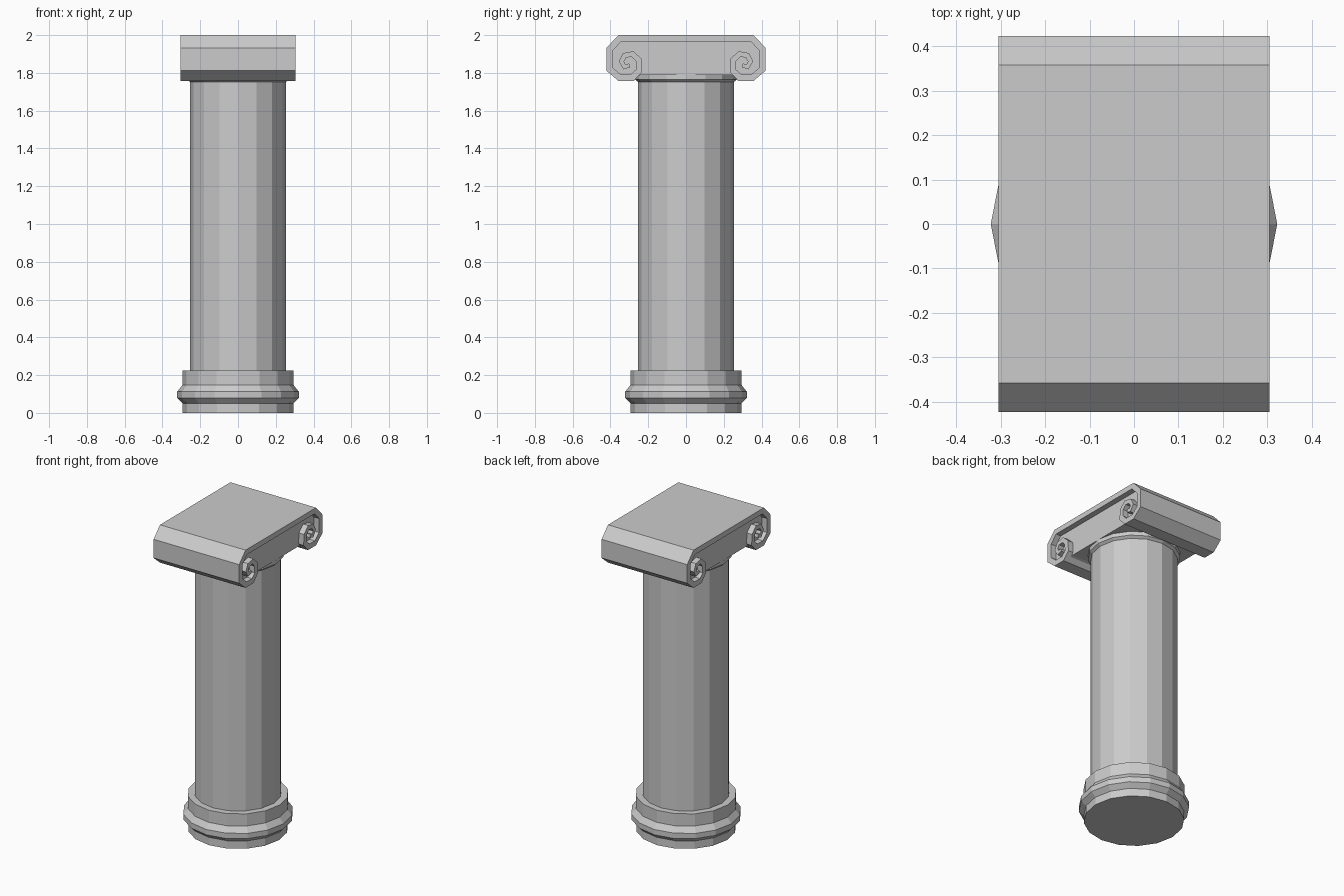
import bpy
import math
from mathutils import Vector

if "Cube" in bpy.data.objects:
    bpy.data.objects.remove(bpy.data.objects["Cube"])

SIDES = 16


def make(name, verts, faces):
    mesh = bpy.data.meshes.new(name)
    mesh.from_pydata(verts, [], faces)
    mesh.update()
    obj = bpy.data.objects.new(name, mesh)
    bpy.context.collection.objects.link(obj)
    return obj


def lathe(name, profile):
    """Revolve (radius, z) points, bottom to top, into a capped faceted solid."""
    n = SIDES
    verts = [(r * math.cos(2 * math.pi * i / n), r * math.sin(2 * math.pi * i / n), z)
             for r, z in profile for i in range(n)]
    faces = [(k * n + i, k * n + (i + 1) % n, (k + 1) * n + (i + 1) % n, (k + 1) * n + i)
             for k in range(len(profile) - 1) for i in range(n)]
    top = (len(profile) - 1) * n
    faces += [tuple(reversed(range(n))), tuple(range(top, top + n))]
    return make(name, verts, faces)


def prism(name, outline, half):
    """Extrude a counter-clockwise (y, z) outline across x."""
    n = len(outline)
    verts = [(x, y, z) for x in (-half, half) for y, z in outline]
    faces = [(i, n + i, n + (i + 1) % n, (i + 1) % n)[::-1] for i in range(n)]
    faces += [tuple(reversed(range(n))), tuple(range(n, 2 * n))]
    return make(name, verts, faces)


def ribbon(name, path, half):
    """Band with mitred corners following (y, z, width) points, extruded across x."""
    pts = [Vector(p[:2]) for p in path]
    normals = []
    for a, b in zip(pts, pts[1:]):
        d = (b - a).normalized()
        normals.append(Vector((-d.y, d.x)))
    verts, faces = [], []
    for i, p in enumerate(pts):
        n0, n1 = normals[max(i - 1, 0)], normals[min(i, len(normals) - 1)]
        m = (n0 + n1) / (1 + n0.dot(n1)) * path[i][2] / 2
        for q, x in ((p + m, -half), (p + m, half), (p - m, half), (p - m, -half)):
            verts.append((x, q.x, q.y))
    for i in range(len(pts) - 1):
        a, b = 4 * i, 4 * i + 4
        faces += [(a + k, b + k, b + (k + 1) % 4, a + (k + 1) % 4)[::-1] for k in range(4)]
    end = 4 * (len(pts) - 1)
    faces += [(0, 1, 2, 3)[::-1], (end, end + 1, end + 2, end + 3)]
    return make(name, verts, faces)


# Moulded base, shaft and collar
lathe("column_base", [(.293, 0), (.293, .05), (.322, .078), (.322, .112),
                      (.295, .147), (.295, .225)])
lathe("column_shaft", [(.254, .2), (.254, 1.765)])
lathe("column_collar", [(.254, 1.752), (.27, 1.765), (.27, 1.79)])

# Scroll band: one volute from the centre outwards, mirrored across y
volute = [(.298, 1.84, .02), (.325, 1.832, .022), (.342, 1.86, .024),
          (.325, 1.893, .026), (.283, 1.9, .028), (.250, 1.868, .03),
          (.248, 1.812, .032), (.284, 1.775, .034), (.352, 1.775, .034),
          (.405, 1.82, .034), (.405, 1.925, .034), (.350, 1.983, .034)]
left = [(-y, z, w) for y, z, w in volute]
ribbon("capital_scroll_band", left + volute[::-1], .304)

# Recessed panel filling the capital behind the scrolls
side = [(.235, 1.79)] + [(y, z) for y, z, w in volute[7:]]
prism("capital_panel", side + [(-y, z) for y, z in side[::-1]], .268)

# Face orientation made consistent on every part
import bmesh
for obj in bpy.context.collection.objects:
    bm = bmesh.new()
    bm.from_mesh(obj.data)
    bmesh.ops.recalc_face_normals(bm, faces=bm.faces)
    bm.to_mesh(obj.data)
    bm.free()
